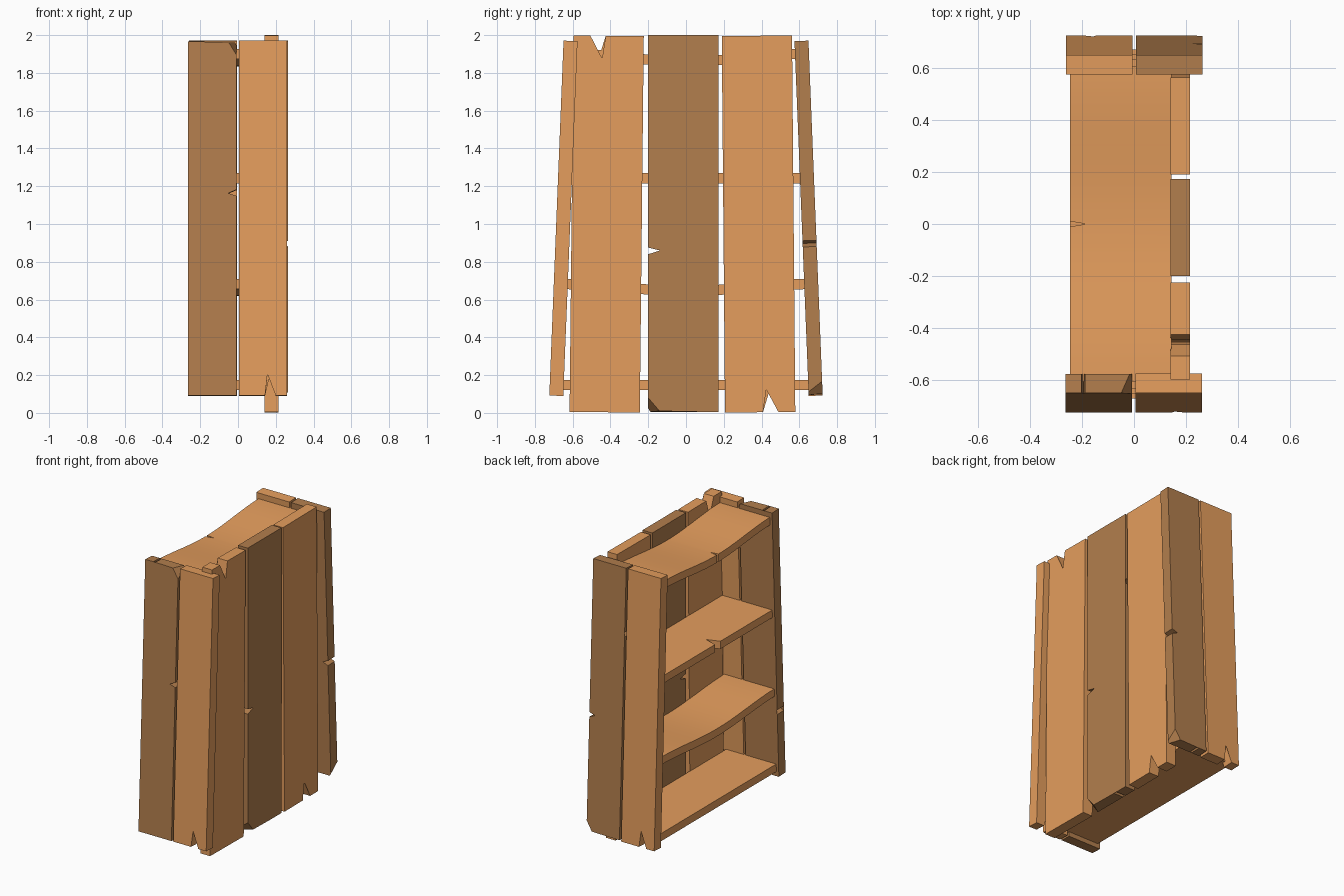
import bpy, bmesh
from math import radians, cos, pi
from mathutils import Matrix

if "Cube" in bpy.data.objects:
    bpy.data.objects.remove(bpy.data.objects["Cube"])


def material(name, rgb):
    m = bpy.data.materials.new(name)
    m.diffuse_color = (*rgb, 1)
    m.use_nodes = True
    m.node_tree.nodes["Principled BSDF"].inputs["Base Color"].default_value = m.diffuse_color
    return m


light_wood = material("light_wood", (0.78, 0.34, 0.11))
dark_wood = material("dark_wood", (0.45, 0.21, 0.075))


def finish(name, bm, mat):
    bmesh.ops.recalc_face_normals(bm, faces=bm.faces)
    me = bpy.data.meshes.new(name)
    bm.to_mesh(me)
    bm.free()
    me.materials.append(mat)
    ob = bpy.data.objects.new(name, me)
    bpy.context.collection.objects.link(ob)
    return ob


# Plank outlines as width and height fractions, seen from outside
SPLIT = [(0, 0), (.54, 0), (.59, .06), (.615, .15), (.64, .06), (.76, 0),
         (1, 0), (1, 1), (0, 1)]
NOTCHED = [(.16, .005), (.70, .003), (.73, .03), (.76, .003), (1, .003),
           (1, .7475), (.82, .757), (1, .765), (1, 1), (0, 1),
           (0, .4375), (.17, .43), (0, .42), (0, .04)]
# Inner outline of the notched plank keeps most of the broken corner
NOTCHED_IN = [(.03, .003)] + NOTCHED[1:-1] + [(0, .012)]


def plank(name, outer, inner, size, loc, turn, lean, roll, mat):
    w, d, h = size
    bm = bmesh.new()
    rings = []
    for outline, y in ((outer, -d / 2), (inner, d / 2)):
        rings.append([bm.verts.new(((u - .5) * w, y, (v - .5) * h)) for u, v in outline])
    a, b = rings
    n = len(a)
    for i in range(n):
        j = (i + 1) % n
        bm.faces.new((a[i], a[j], b[j], b[i]))
    caps = [bm.faces.new(a), bm.faces.new(b[::-1])]
    bmesh.ops.triangulate(bm, faces=caps)
    bm.transform(Matrix.Translation(loc)
                 @ Matrix.Rotation(radians(turn), 4, 'Z')
                 @ Matrix.Rotation(radians(lean), 4, 'X')
                 @ Matrix.Rotation(radians(roll), 4, 'Y'))
    return finish(name, bm, mat)


# Leaning side panels, two planks each
SIDE = (.255, .074, 1.88)
for label, y, turn, flip in (("front", -.649, 0, 180), ("rear", .649, 180, 0)):
    s = -1 if turn else 1
    plank(label + "_split_plank", SPLIT, SPLIT, SIDE,
          (s * .133, y, 1.03), turn, -2.3, 0, light_wood)
    plank(label + "_notched_plank", NOTCHED, NOTCHED_IN, SIDE,
          (-s * .136, y, 1.03), turn, -2.3, flip, dark_wood)

# Three back planks
BACK = (.372, .075, 1.993)
plank("back_plank_left", SPLIT, SPLIT, BACK, (.178, -.42, 1), 90, 0, 180.6, light_wood)
plank("back_plank_middle", NOTCHED, NOTCHED_IN, (.372, .075, 2), (.178, -.014, 1),
      90, 0, 0, dark_wood)
plank("back_plank_right", SPLIT, SPLIT, BACK, (.178, .384, 1), 90, 0, -.5, light_wood)


def shelf(name, z, half, sag, notch_depth, notch_half):
    # Cross-sections along y, sagging in the middle, with a chipped front edge
    ys = [half * (i / 10 - 1) for i in range(21)]
    ys = sorted(ys + [-notch_half, notch_half]) if notch_depth else ys
    bm = bmesh.new()
    rings = []
    for y in ys:
        x0 = -.245 + (notch_depth if abs(y) < 1e-4 else 0)
        zc = z - sag * cos(pi * y / (2 * half)) ** 2
        rings.append([bm.verts.new((x, y, zc + dz)) for x, dz in
                      ((x0, -.027), (.143, -.027), (.143, .027), (x0, .027))])
    for a, b in zip(rings, rings[1:]):
        for i in range(4):
            j = (i + 1) % 4
            bm.faces.new((a[i], a[j], b[j], b[i]))
    bm.faces.new(rings[0])
    bm.faces.new(rings[-1][::-1])
    ob = finish(name, bm, light_wood)
    bpy.context.view_layer.objects.active = ob
    ob.select_set(True)
    bpy.ops.object.shade_smooth_by_angle(angle=radians(30))
    ob.select_set(False)


# Shelves from bottom to top
shelf("shelf_bottom", .148, .67, 0, 0, 0)
shelf("shelf_lower", .682, .65, .037, 0, 0)
shelf("shelf_upper", 1.242, .63, 0, .09, .03)
shelf("shelf_top", 1.9, .605, .04, .06, .01)
